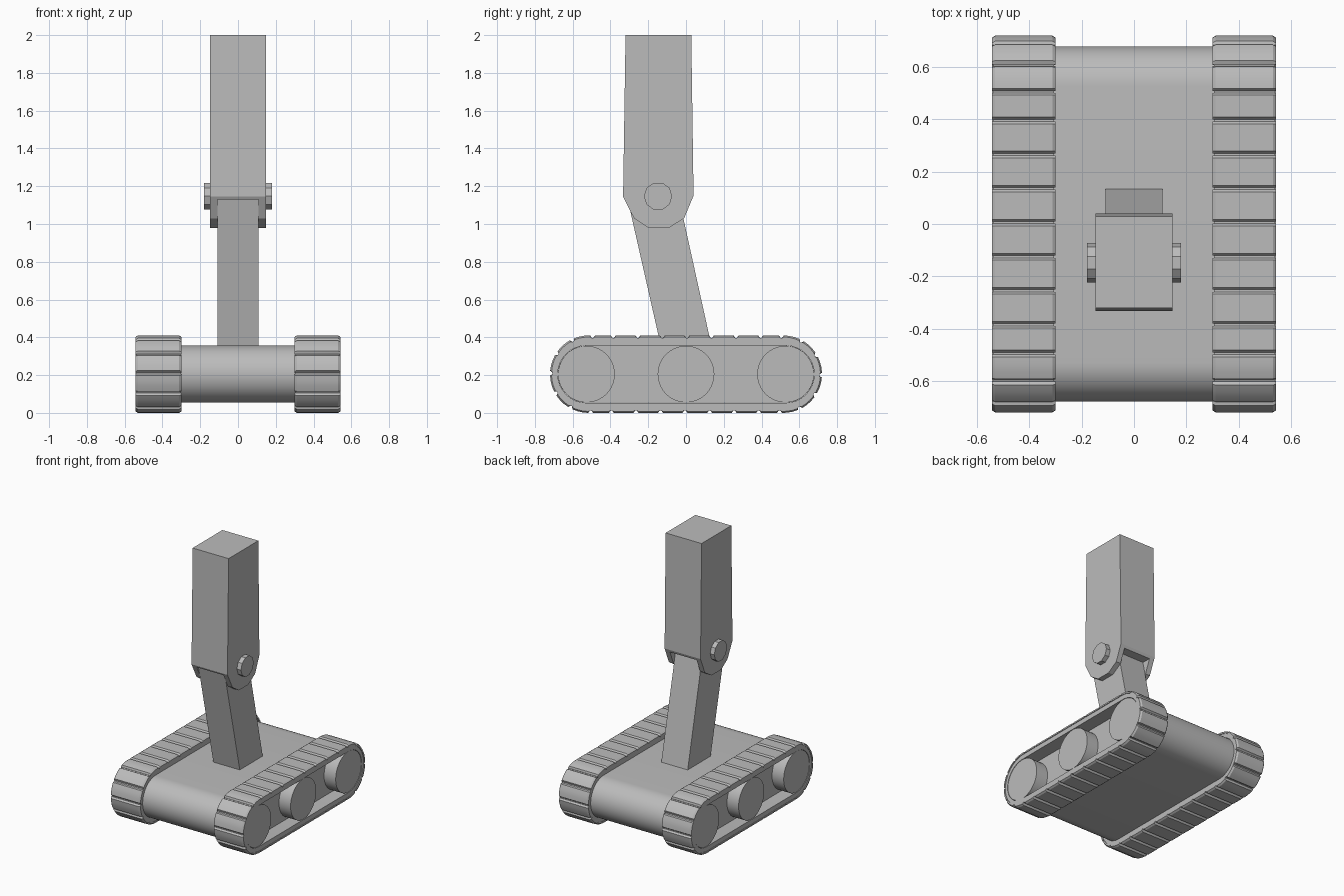
import bpy, bmesh, math

cube = bpy.data.objects.get("Cube")
if cube:
    bpy.data.objects.remove(cube, do_unlink=True)

grey = bpy.data.materials.new("plain_grey")
grey.use_nodes = True
grey.diffuse_color = (0.5, 0.5, 0.5, 1)
grey.node_tree.nodes["Principled BSDF"].inputs["Base Color"].default_value = (0.5, 0.5, 0.5, 1)

MID_Z = 0.205   # height of the wheel axles


def finish(name, bm, smooth=None):
    bmesh.ops.recalc_face_normals(bm, faces=bm.faces)
    mesh = bpy.data.meshes.new(name)
    bm.to_mesh(mesh)
    bm.free()
    mesh.materials.append(grey)
    obj = bpy.data.objects.new(name, mesh)
    bpy.context.collection.objects.link(obj)
    if smooth:
        bpy.ops.object.select_all(action='DESELECT')
        obj.select_set(True)
        bpy.context.view_layer.objects.active = obj
        bpy.ops.object.shade_smooth_by_angle(angle=math.radians(smooth))
    return obj


def prism(name, profile, x0, x1, smooth=None):
    """Extrude a closed (y, z) profile along x."""
    bm = bmesh.new()
    face = bm.faces.new([bm.verts.new((x0, y, z)) for y, z in profile])
    out = bmesh.ops.extrude_face_region(bm, geom=[face])
    verts = [v for v in out["geom"] if isinstance(v, bmesh.types.BMVert)]
    bmesh.ops.translate(bm, vec=(x1 - x0, 0, 0), verts=verts)
    return finish(name, bm, smooth)


def circle(y, z, r, n):
    return [(y + r * math.cos(math.tau * i / n), z + r * math.sin(math.tau * i / n))
            for i in range(n)]


def stadium(half, r, n=16):
    """Closed rounded-end outline lying along y."""
    pts = []
    for side in (1, -1):
        for i in range(n + 1):
            a = math.pi * i / n
            pts.append((side * (half + r * math.sin(a)), MID_Z + side * r * math.cos(a)))
    return pts


# Hull between the tracks, also the recessed floor behind the wheels
prism("hull", stadium(0.527, 0.151, 24), -0.44, 0.44, 30)

# Track measurements
HALF, R_PATH, R_TOP, R_LOW = 0.515, 0.2, 0.205, 0.192
ARC = math.pi * R_PATH
LOOP = 4 * HALF + 2 * ARC


def path(s, r):
    """Point at distance s round the track, starting at the top middle."""
    s %= LOOP
    side = 1
    if s >= HALF + ARC / 2 + HALF + ARC / 2:
        s -= LOOP / 2
        side = -1
    if s < HALF:
        y, z = s, r
    elif s < HALF + ARC:
        a = (s - HALF) / R_PATH
        y, z = HALF + r * math.sin(a), r * math.cos(a)
    else:
        y, z = 2 * HALF + ARC - s, -r
    return side * y, MID_Z + side * z


# Distances of the grooves: wider pads on the flat runs, shorter round the ends
flat_end = 0.39
step = (LOOP / 2 - 2 * flat_end) / 8
half_loop = [0, 0.13, 0.26] + [flat_end + step * i for i in range(9)]
half_loop += [LOOP / 2 - 0.26, LOOP / 2 - 0.13]
grooves = half_loop + [s + LOOP / 2 for s in half_loop] + [LOOP]


def track(name, side):
    bm = bmesh.new()
    # Hollow belt
    outer, inner = stadium(HALF, R_LOW), stadium(0.527, 0.152)
    loops = []
    for pts, x in ((outer, 0.305), (outer, 0.537), (inner, 0.537), (inner, 0.305)):
        loops.append([bm.verts.new((side * x, y, z)) for y, z in pts])
    n = len(outer)
    for k in range(4):
        a, b = loops[k], loops[(k + 1) % 4]
        for i in range(n):
            j = (i + 1) % n
            bm.faces.new((a[i], a[j], b[j], b[i]))
    # Raised pads with chamfered edges
    gap, slope = 0.004, 0.009
    for s0, s1 in zip(grooves, grooves[1:]):
        a, b = s0 + gap, s1 - gap
        inner_s = [a + slope + (b - a - 2 * slope) * t / 3 for t in range(4)]
        rows = []
        for s, top in [(a, R_LOW)] + [(s, R_TOP) for s in inner_s] + [(b, R_LOW)]:
            mid = min(top, 0.197)
            section = ((0.30, 0.186), (0.30, mid), (0.312, top),
                       (0.53, top), (0.542, mid), (0.542, 0.186))
            rows.append([bm.verts.new((side * x, *path(s + 0.005, r))) for x, r in section])
        for p, q in zip(rows, rows[1:]):
            for i in range(6):
                j = (i + 1) % 6
                bm.faces.new((p[i], p[j], q[j], q[i]))
        bm.faces.new(rows[0])
        bm.faces.new(rows[-1])
    return finish(name, bm, 20)


# Tracks and wheels on both sides
for label, side in (("left", 1), ("right", -1)):
    track(label + "_track", side)
    for place, y in (("front", -0.527), ("middle", 0), ("back", 0.527)):
        prism(f"{label}_{place}_wheel", circle(y, MID_Z, 0.15, 40), side * 0.43, side * 0.535, 30)

# Leaning lower arm
prism("lower_arm", [(-0.13, 0.34), (0.138, 0.34), (-0.037, 1.135), (-0.31, 1.135)], -0.108, 0.108)

# Upper arm with a slot cut to form a fork
upper = prism("upper_arm", [(-0.32, 2), (-0.333, 1.145), (-0.275, 1.03), (-0.2, 0.98),
                            (-0.09, 0.98), (-0.01, 1.03), (0.04, 1.15), (0.028, 2)], -0.147, 0.147)
slot = prism("slot_cutter", [(-0.5, 0.8), (0.2, 0.8), (0.2, 1.13), (-0.5, 1.13)], -0.109, 0.109)
slot.hide_render = True
slot.hide_viewport = True
cut = upper.modifiers.new("slot", 'BOOLEAN')
cut.operation = 'DIFFERENCE'
cut.solver = 'EXACT'
cut.object = slot

# Hinge pin, showing on both cheeks of the fork
prism("hinge_pin", circle(-0.148, 1.147, 0.075, 10), -0.18, 0.18)
